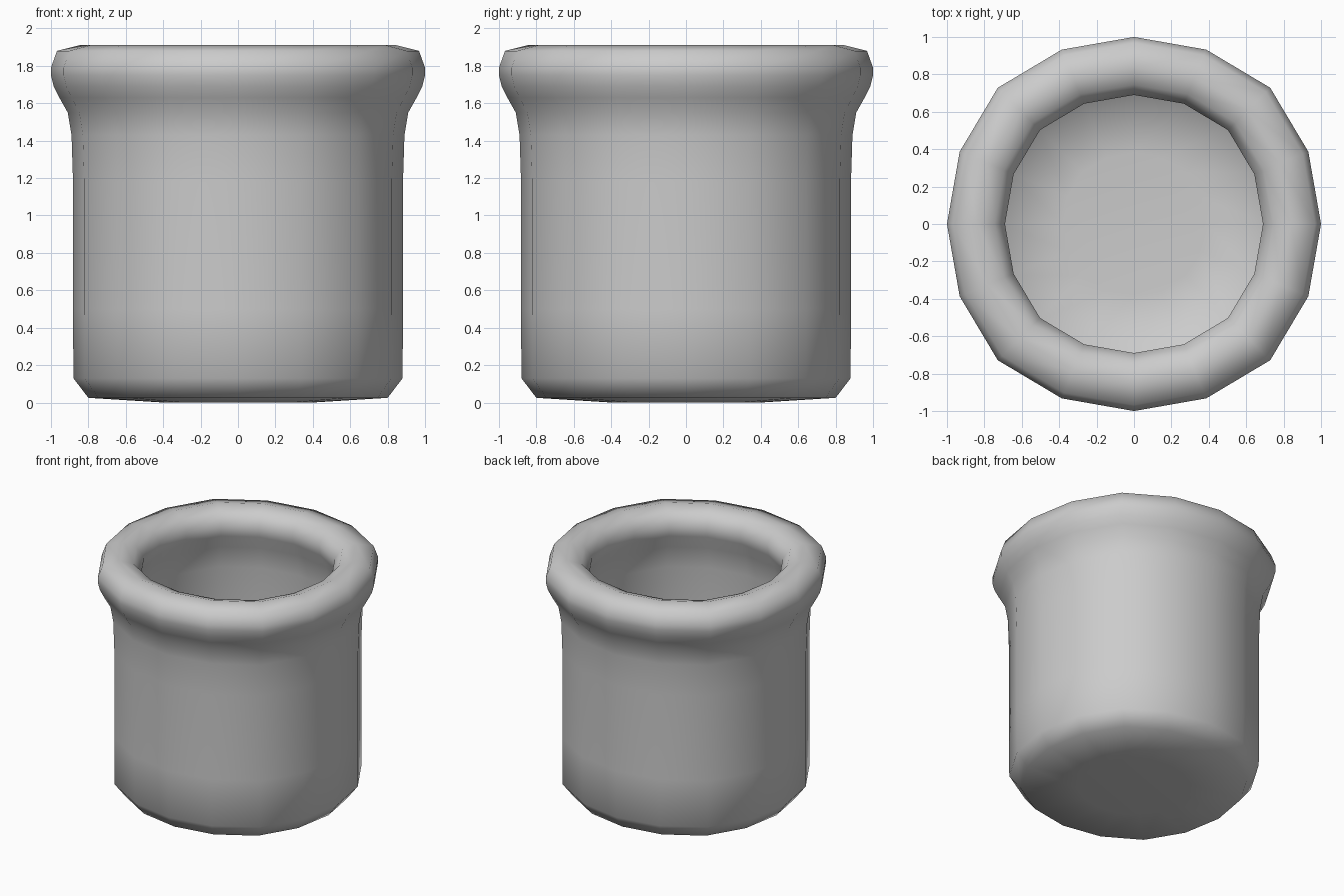
import bpy, bmesh
from math import cos, sin, pi

if "Cube" in bpy.data.objects:
    bpy.data.objects.remove(bpy.data.objects["Cube"])

SIDES = 16
# Rounded-square softening: diagonals sit slightly further out than the axes
SWELL = [1.0, 1.009, 1.03, 1.009]

# Radius / height profile: base, outer wall, rolled rim, inner wall, floor
PROFILE = [
    (0.40, 0.0), (0.80, 0.025), (0.88, 0.13), (0.882, 0.50), (0.882, 1.18),
    (0.89, 1.43), (0.91, 1.55), (0.955, 1.63), (0.985, 1.69), (1.0, 1.75),
    (1.0, 1.79), (0.968, 1.88), (0.84, 1.912), (0.745, 1.88), (0.69, 1.80),
    (0.70, 1.71), (0.75, 1.60), (0.775, 1.43), (0.78, 0.90), (0.78, 0.28),
    (0.71, 0.16), (0.38, 0.13),
]


def lathe(name, profile):
    bm = bmesh.new()
    rings = []
    for r, z in profile:
        ring = []
        for i in range(SIDES):
            a = 2 * pi * i / SIDES
            k = r * SWELL[i % 4]
            ring.append(bm.verts.new((k * cos(a), k * sin(a), z)))
        rings.append(ring)
    for lo, hi in zip(rings, rings[1:]):
        for i in range(SIDES):
            j = (i + 1) % SIDES
            bm.faces.new((lo[i], lo[j], hi[j], hi[i]))
    # Close the underside and the inside floor
    bm.faces.new(rings[0][::-1])
    bm.faces.new(rings[-1])
    bmesh.ops.recalc_face_normals(bm, faces=bm.faces)
    for f in bm.faces:
        f.smooth = True
    mesh = bpy.data.meshes.new(name)
    bm.to_mesh(mesh)
    bm.free()
    obj = bpy.data.objects.new(name, mesh)
    bpy.context.collection.objects.link(obj)
    return obj


# Hollow pot with a rolled rim
lathe("pot", PROFILE)
